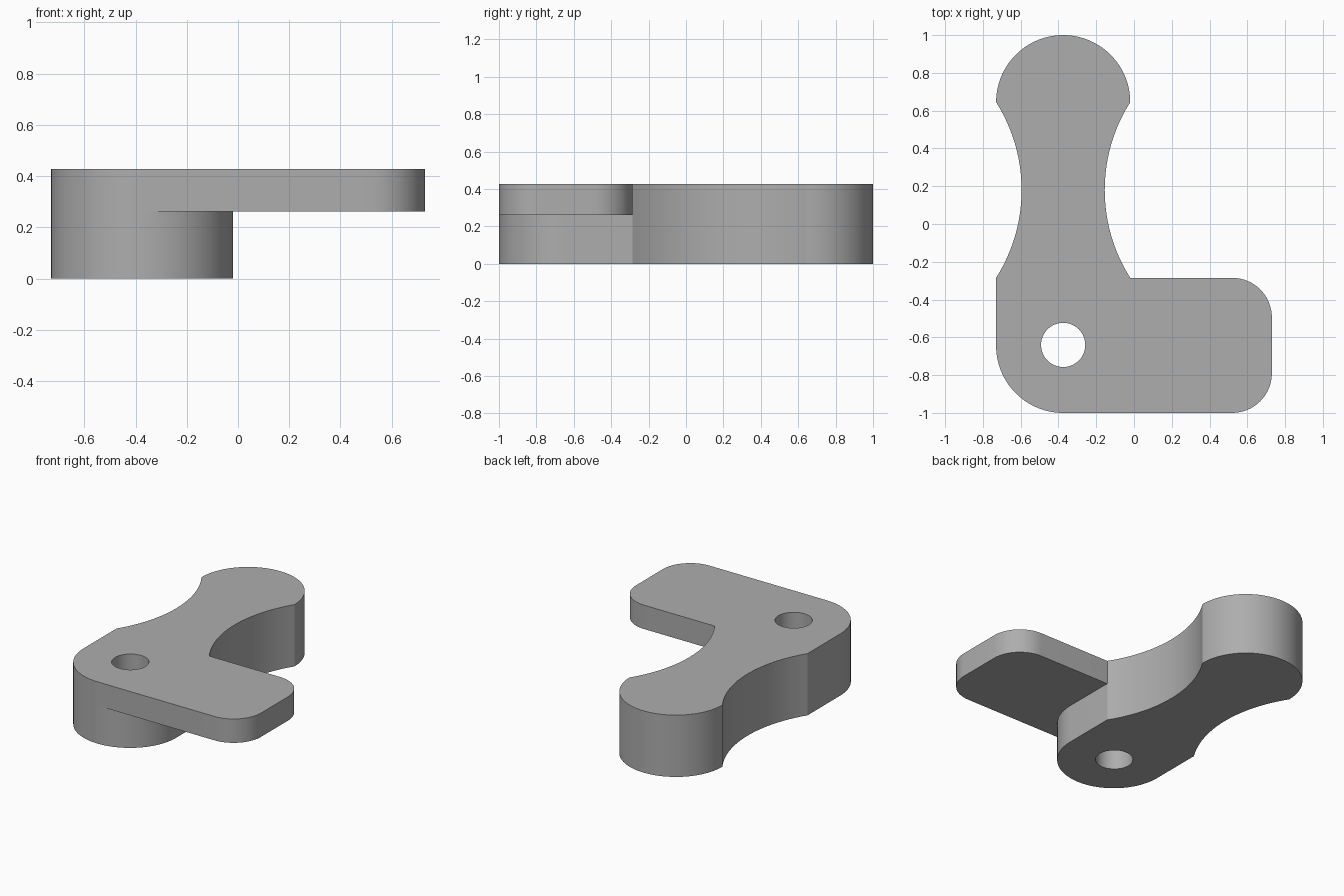
import bpy, bmesh
from math import cos, sin, radians, atan2, hypot, degrees

cube = bpy.data.objects.get("Cube")
if cube:
    bpy.data.objects.remove(cube, do_unlink=True)

# Main dimensions
CX, R = -0.375, 0.355            # arm axis and end radius
LEFT, RIGHT = CX - R, CX + R     # arm sides
END_Y, PIVOT_Y = 0.645, -0.645   # end centres
TAB_X, TAB_R = 0.73, 0.21        # tab end and corner radius
BACK = -0.285                    # back edge of the tab
HEIGHT, TAB_Z = 0.427, 0.262
WAIST = 0.135                    # depth of the side scoops


def arc(cx, cy, r, start, end, steps=24):
    angles = [radians(start + (end - start) * i / steps) for i in range(steps + 1)]
    return [(cx + r * cos(a), cy + r * sin(a)) for a in angles]


def prism(name, outline, z0, z1):
    """Extrude a closed outline between two heights."""
    bm = bmesh.new()
    face = bm.faces.new([bm.verts.new((x, y, z0)) for x, y in outline])
    top = bmesh.ops.extrude_face_region(bm, geom=[face])["geom"]
    verts = [v for v in top if isinstance(v, bmesh.types.BMVert)]
    bmesh.ops.translate(bm, verts=verts, vec=(0, 0, z1 - z0))
    bmesh.ops.remove_doubles(bm, verts=bm.verts, dist=1e-5)
    bmesh.ops.recalc_face_normals(bm, faces=bm.faces)
    mesh = bpy.data.meshes.new(name)
    bm.to_mesh(mesh)
    bm.free()
    obj = bpy.data.objects.new(name, mesh)
    bpy.context.collection.objects.link(obj)
    return obj


def cut(target, cutter):
    """Subtract the cutter, apply the result and discard the cutter."""
    cutter.hide_render = True
    mod = target.modifiers.new("cut", "BOOLEAN")
    mod.operation, mod.solver, mod.object = "DIFFERENCE", "EXACT", cutter
    bpy.context.view_layer.objects.active = target
    bpy.ops.object.modifier_apply(modifier=mod.name)
    bpy.data.objects.remove(cutter, do_unlink=True)


# Scooped sides: arcs through the waist, mirrored about the arm axis
half = (END_Y - BACK) / 2
scoop_r = (half ** 2 + WAIST ** 2) / (2 * WAIST)
scoop_a = degrees(atan2(half, scoop_r - WAIST))
mid_y = (END_Y + BACK) / 2
right_scoop = arc(RIGHT - WAIST + scoop_r, mid_y, scoop_r, 180 + scoop_a, 180 - scoop_a)
left_scoop = [(2 * CX - x, y) for x, y in reversed(right_scoop)]

# Full plan: rounded pivot corner, tab, scoops and round arm end
outline = (arc(CX, PIVOT_Y, R, 180, 270)
           + arc(TAB_X - TAB_R, -1 + TAB_R, TAB_R, 270, 360, 16)
           + arc(TAB_X - TAB_R, BACK - TAB_R, TAB_R, 0, 90, 16)
           + right_scoop
           + arc(CX, END_Y, R, 0, 180, 48)[1:-1]
           + left_scoop)
lever = prism("lever_body", outline, 0, HEIGHT)

# Clear the space below the tab, around the pivot boss
under_tab = prism("under_tab_cutter",
                  arc(CX, PIVOT_Y, R, 270, 360)
                  + [(RIGHT, BACK), (1, BACK + 0.1), (1, -1.2), (CX, -1.2)],
                  -0.2, TAB_Z)
cut(lever, under_tab)

# Pivot hole
cut(lever, prism("pivot_hole_cutter", arc(CX, PIVOT_Y + 0.005, 0.117, 0, 360, 48)[:-1],
                 -0.2, HEIGHT + 0.2))

# Plain grey finish
grey = bpy.data.materials.new("grey")
grey.use_nodes = True
color = (0.42, 0.42, 0.42, 1)
grey.diffuse_color = color
grey.node_tree.nodes["Principled BSDF"].inputs["Base Color"].default_value = color
lever.data.materials.clear()
lever.data.materials.append(grey)

bpy.ops.object.select_all(action="DESELECT")
lever.select_set(True)
bpy.context.view_layer.objects.active = lever
bpy.ops.object.shade_smooth_by_angle(angle=radians(25))
